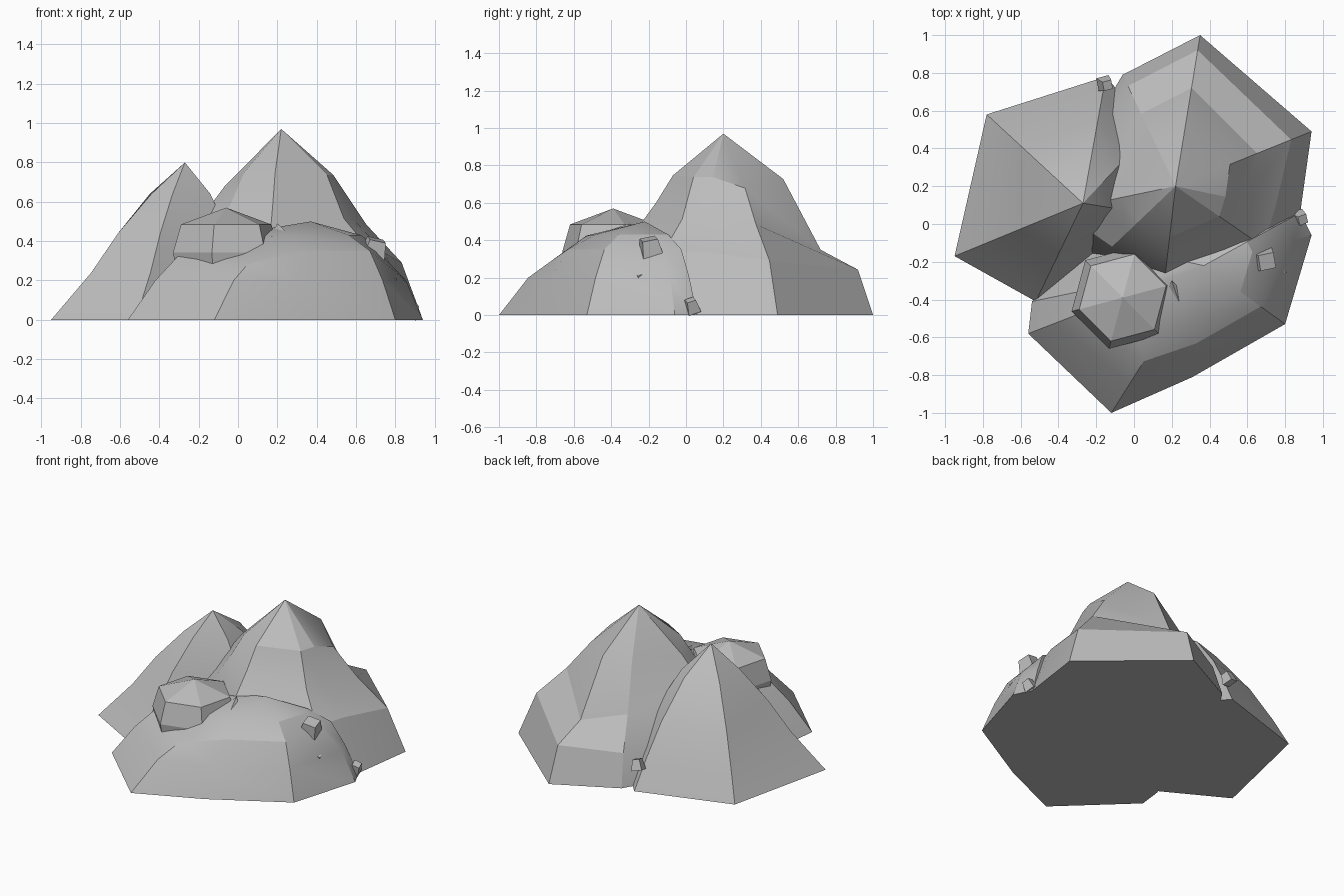
import bpy
import bmesh
from math import radians, sin, cos
from mathutils import Vector, Euler

cube = bpy.data.objects.get("Cube")
if cube:
    bpy.data.objects.remove(cube, do_unlink=True)

GREY = (0.5, 0.5, 0.5, 1)
stone = bpy.data.materials.new("stone_grey")
stone.use_nodes = True
stone.diffuse_color = GREY
stone.node_tree.nodes["Principled BSDF"].inputs["Base Color"].default_value = GREY

# Slope shapes: (share of the way from summit to foot, share of the summit height)
bluff = [(0.4, 0.7), (0.6, 0.5), (0.85, 0.3), (1, 0)]
brow = [(0.4, 0.76), (0.55, 0.53), (0.8, 0.35), (1, 0)]
terrace = [(0.4, 0.75), (0.65, 0.36), (0.9, 0.25), (1, 0)]
gully = [(0.4, 0.72), (0.65, 0.42), (0.9, 0.22), (1, 0)]
cliff = [(0.45, 0.77), (0.6, 0.62), (0.8, 0.45), (1, 0)]
ramp = [(0.35, 0.8), (0.65, 0.5), (0.85, 0.23), (1, 0)]
apron = [(0.25, 0.8), (0.5, 0.55), (0.7, 0.3), (1, 0)]
dome = [(0.45, 0.86), (0.7, 0.7), (0.85, 0.4), (1, 0)]
drop = [(0.45, 0.86), (0.6, 0.7), (0.85, 0.4), (1, 0)]
skirt = [(0.4, 0.85), (0.65, 0.57), (0.8, 0.4), (1, 0)]
knob = [(0.85, 0.85), (1, 0.6), (0.9, 0.35)]


def finish(name, bm):
    """Turn a bmesh into a stone object with soft slopes and sharp ridges."""
    bmesh.ops.recalc_face_normals(bm, faces=bm.faces)
    mesh = bpy.data.meshes.new(name)
    bm.to_mesh(mesh)
    bm.free()
    mesh.materials.append(stone)
    obj = bpy.data.objects.new(name, mesh)
    bpy.context.collection.objects.link(obj)
    bpy.ops.object.select_all(action="DESELECT")
    obj.select_set(True)
    bpy.context.view_layer.objects.active = obj
    bpy.ops.object.shade_smooth_by_angle(angle=radians(20))


def peak(name, summit, ridges):
    """Skin a rock mass between ridges, each a foot point and a slope shape."""
    bm = bmesh.new()
    summit = Vector(summit)
    top = bm.verts.new(summit)
    lines = []
    for x, y, slope in ridges:
        foot = Vector((x, y, 0))
        line = []
        for along, height in slope:
            point = summit.lerp(foot, along)
            point.z = summit.z * height
            line.append(bm.verts.new(point))
        lines.append(line)
    for here, after in zip(lines, lines[1:] + lines[:1]):
        bm.faces.new((top, here[0], after[0]))
        for i in range(len(here) - 1):
            bm.faces.new((here[i], here[i + 1], after[i + 1], after[i]))
    bm.faces.new([line[-1] for line in lines])
    finish(name, bm)


def chip(name, centre, size, turn):
    """A small tapered block of broken rock."""
    bm = bmesh.new()
    bmesh.ops.create_cube(bm, size=size)
    rotation = Euler((radians(turn), radians(turn), radians(turn))).to_matrix()
    for v in bm.verts:
        if v.co.z > 0:
            v.co.xy *= 0.7
        v.co = rotation @ v.co + Vector(centre)
    finish(name, bm)


# Tall peak, ridges counter-clockwise from the east
peak("tall_peak", (0.22, 0.2, 0.97), [
    (0.88, 0.06, brow),
    (0.94, 0.49, bluff),
    (0.35, 1, terrace),
    (-0.06, 0.79, gully),
    (-0.5, 0.05, bluff),
    (-0.2, -0.2, cliff),
    (0.15, -0.4, cliff),
    (0.8, -0.2, brow),
])

# Lower peak on the west side
peak("west_peak", (-0.27, 0.11, 0.8), [
    (0.1, 0.05, ramp),
    (0.1, 0.5, ramp),
    (-0.15, 0.78, ramp),
    (-0.78, 0.58, ramp),
    (-0.95, -0.17, apron),
    (-0.52, -0.41, apron),
])

# Broad shoulder that carries the front and east footing
peak("front_shoulder", (0.37, -0.22, 0.5), [
    (0.94, -0.06, drop),
    (0.88, 0.06, dome),
    (-0.2, -0.1, dome),
    (-0.54, -0.41, dome),
    (-0.56, -0.58, dome),
    (-0.12, -1, skirt),
    (0.31, -0.81, dome),
    (0.8, -0.53, dome),
])

# Six-sided knoll sitting on the shoulder, slightly undercut below its rim
knoll_x, knoll_y, knoll_radius = -0.06, -0.39, 0.28
knoll_angles = [radians(15 + 60 * side) for side in range(6)]
peak("front_knoll", (knoll_x, knoll_y, 0.57), [
    (knoll_x + knoll_radius * cos(a), knoll_y + knoll_radius * sin(a), knob)
    for a in knoll_angles
])

# Thin buttress running down beside the knoll
peak("knoll_buttress", (0.2, -0.3, 0.49), [
    (0.4, -0.5, skirt),
    (0.1, -0.5, skirt),
    (0.36, -0.77, dome),
])

# Loose chips caught on the slopes
chip("east_ledge", (0.69, -0.19, 0.35), 0.12, 12)
chip("east_low_chip", (0.88, 0.03, 0.05), 0.07, 20)
chip("east_middle_chip", (0.77, -0.24, 0.2), 0.06, 25)
chip("north_chip", (-0.15, 0.74, 0.17), 0.07, 15)
